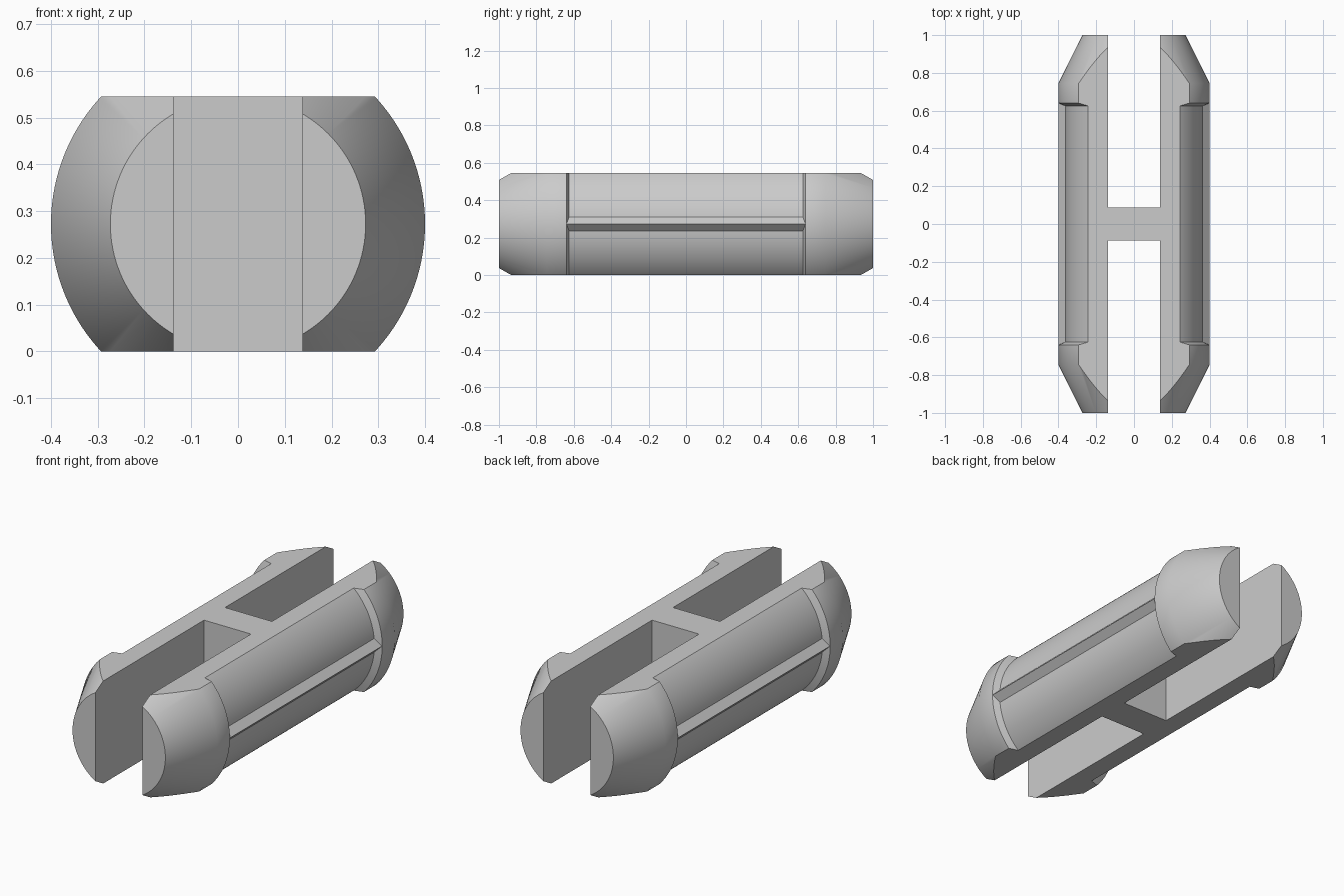
import bpy, bmesh, math
from mathutils import Matrix, Vector

HEIGHT = 0.545
MID = HEIGHT / 2
SHAFT_R, HEAD_R, TIP_R = 0.365, 0.4, 0.273
SHAFT_Y, HEAD_Y = 0.625, 0.64

cube = bpy.data.objects.get("Cube")
if cube:
    bpy.data.objects.remove(cube, do_unlink=True)

grey = bpy.data.materials.new("plain_grey")
grey.use_nodes = True
colour = (0.6, 0.6, 0.6, 1)
grey.diffuse_color = colour
grey.node_tree.nodes["Principled BSDF"].inputs["Base Color"].default_value = colour


def make_object(name, bm):
    bmesh.ops.recalc_face_normals(bm, faces=bm.faces)
    mesh = bpy.data.meshes.new(name)
    bm.to_mesh(mesh)
    bm.free()
    mesh.materials.append(grey)
    obj = bpy.data.objects.new(name, mesh)
    bpy.context.collection.objects.link(obj)
    return obj


def prism(name, points, direction):
    """Extrude a closed outline into a solid."""
    bm = bmesh.new()
    face = bm.faces.new([bm.verts.new(p) for p in points])
    grown = bmesh.ops.extrude_face_region(bm, geom=[face])["geom"]
    verts = [v for v in grown if isinstance(v, bmesh.types.BMVert)]
    bmesh.ops.translate(bm, verts=verts, vec=direction)
    return make_object(name, bm)


def combine(target, tool, operation):
    mod = target.modifiers.new(operation.lower(), "BOOLEAN")
    mod.operation, mod.solver, mod.object = operation, "EXACT", tool
    bpy.context.view_layer.objects.active = target
    bpy.ops.object.modifier_apply(modifier=mod.name)
    bpy.data.objects.remove(tool, do_unlink=True)


# Turned pin with a tapered head at each end
half = [(SHAFT_R, SHAFT_Y), (HEAD_R, HEAD_Y), (HEAD_R, 0.745), (TIP_R, 1), (0, 1)]
profile = [(r, -y) for r, y in reversed(half)] + half
bm = bmesh.new()
verts = [bm.verts.new((r, y, MID)) for r, y in profile]
edges = [bm.edges.new(pair) for pair in zip(verts, verts[1:])]
bmesh.ops.spin(bm, geom=verts + edges, cent=(0, 0, MID), axis=(0, 1, 0),
               angle=math.tau, steps=128, use_duplicate=False)
bmesh.ops.remove_doubles(bm, verts=bm.verts, dist=1e-5)
pin = make_object("slotted_pin", bm)

# Pointed rib along each side of the shaft
for side in (-1, 1):
    outline = [(side * x, -HEAD_Y, MID + z) for x, z in
               ((0.3, -0.1), (HEAD_R - 0.0005, 0), (0.3, 0.1))]
    combine(pin, prism("side_rib", outline, (0, 2 * HEAD_Y, 0)), "UNION")

# H-shaped block trims the flat top and bottom and leaves the end slots open
slot, web, out = 0.138, 0.088, 1.2
quarter = [(slot, web), (slot, out), (0.6, out)]
right = quarter + [(x, -y) for x, y in reversed(quarter)]
outline = right + [(-x, -y) for x, y in right]
combine(pin, prism("h_block", [(x, y, 0) for x, y in outline], (0, 0, HEIGHT)), "INTERSECT")

# Smooth turned surfaces, crisp cut edges
bpy.ops.object.select_all(action="DESELECT")
pin.select_set(True)
bpy.context.view_layer.objects.active = pin
bpy.ops.object.shade_smooth_by_angle(angle=math.radians(30))
